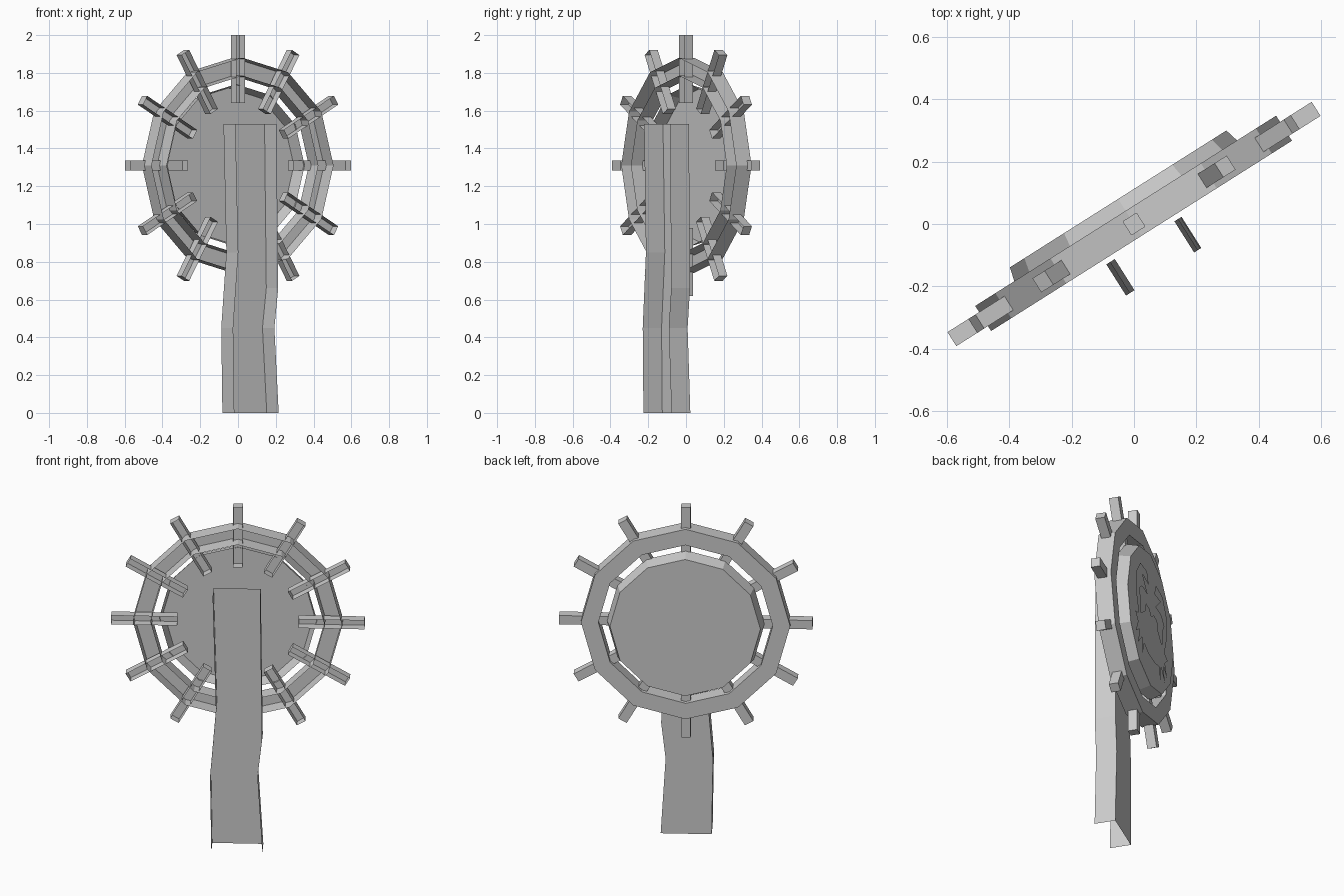
import bpy, bmesh
from math import sin, cos, pi, radians
from mathutils import Matrix

if "Cube" in bpy.data.objects:
    bpy.data.objects.remove(bpy.data.objects["Cube"])

TURN = Matrix.Rotation(radians(32.3), 4, 'Z')   # whole sign is turned about z
HUB = Matrix.Translation((0, 0, 1.31))          # wheel centre
SIDES = 12


def finish(name, bm, place):
    me = bpy.data.meshes.new(name)
    bm.transform(TURN @ place)
    bm.to_mesh(me)
    bm.free()
    ob = bpy.data.objects.new(name, me)
    bpy.context.collection.objects.link(ob)
    return ob


def strip(bm, rows, closed=False):
    """Join rows of points with quads; returns the vertex rows."""
    vs = [[bm.verts.new(p) for p in row] for row in rows]
    n = len(vs)
    for i in range(n if closed else n - 1):
        a, b = vs[i], vs[(i + 1) % n]
        for j in range(len(a) - 1):
            bm.faces.new((a[j], a[j + 1], b[j + 1], b[j]))
    return vs


def lathe(bm, profile):
    rows = []
    for k in range(SIDES):
        a = 2 * pi * k / SIDES
        rows.append([(r * cos(a), v, r * sin(a)) for r, v in profile])
    return strip(bm, rows, True)


# wheel rim: channel open on the post side
bm = bmesh.new()
lathe(bm, [(.57, -.045), (.57, .05), (.475, .05), (.475, -.045)])
finish("wheel_rim", bm, HUB)

# shallow dish with a flat emblem face
bm = bmesh.new()
rows = lathe(bm, [(.43, .02), (.41, .095)])
bm.faces.new([r[1] for r in reversed(rows)])
finish("wheel_dish", bm, HUB)

# handles: bars open on the post side
for k in range(SIDES):
    bm = bmesh.new()
    bmesh.ops.create_cube(bm, size=1)
    back = [f for f in bm.faces if f.normal.y < -.9]
    bmesh.ops.delete(bm, geom=back, context='FACES')
    bm.transform(Matrix.Translation((.51, 0, 0)) @ Matrix.Diagonal((.36, .053, .053, 1)))
    finish(f"handle_{k + 1}", bm, HUB @ Matrix.Rotation(2 * pi * k / SIDES, 4, 'Y'))

# slightly crooked post: back board with two side flanges
bm = bmesh.new()
levels = [(0, -.137, 0, .141), (.45, -.144, .45, .114),
          (.85, -.112, .66, .138), (1.53, -.13, 1.53, .127)]
strip(bm, [[(ru, -.18, rz), (ru, -.062, rz), (lu, -.062, lz), (lu, -.18, lz)]
           for lz, lu, rz, ru in levels])
finish("post", bm, Matrix.Identity(4))

# flat crab ornament just off the dish face, half outline mirrored
half = [(0, .02), (.04, .05), (.10, .05), (.12, -.01), (.19, -.06), (.19, .03),
        (.22, .08), (.17, .12), (.07, .12), (.16, .20), (.05, .19), (.08, .26),
        (.20, .25), (.27, .16), (.27, .02), (.23, -.08), (.29, -.10), (.24, -.14),
        (.28, -.22), (.21, -.17), (.24, -.27), (.17, -.20), (.16, -.30),
        (.13, -.22), (.06, -.24), (0, -.24)]
outline = half + [(-u, z) for u, z in half[-2:0:-1]]
bm = bmesh.new()
face = bm.faces.new([bm.verts.new((u, .1, z)) for u, z in outline])
face.normal_update()
if face.normal.y < 0:
    face.normal_flip()
finish("crab_ornament", bm, HUB)
